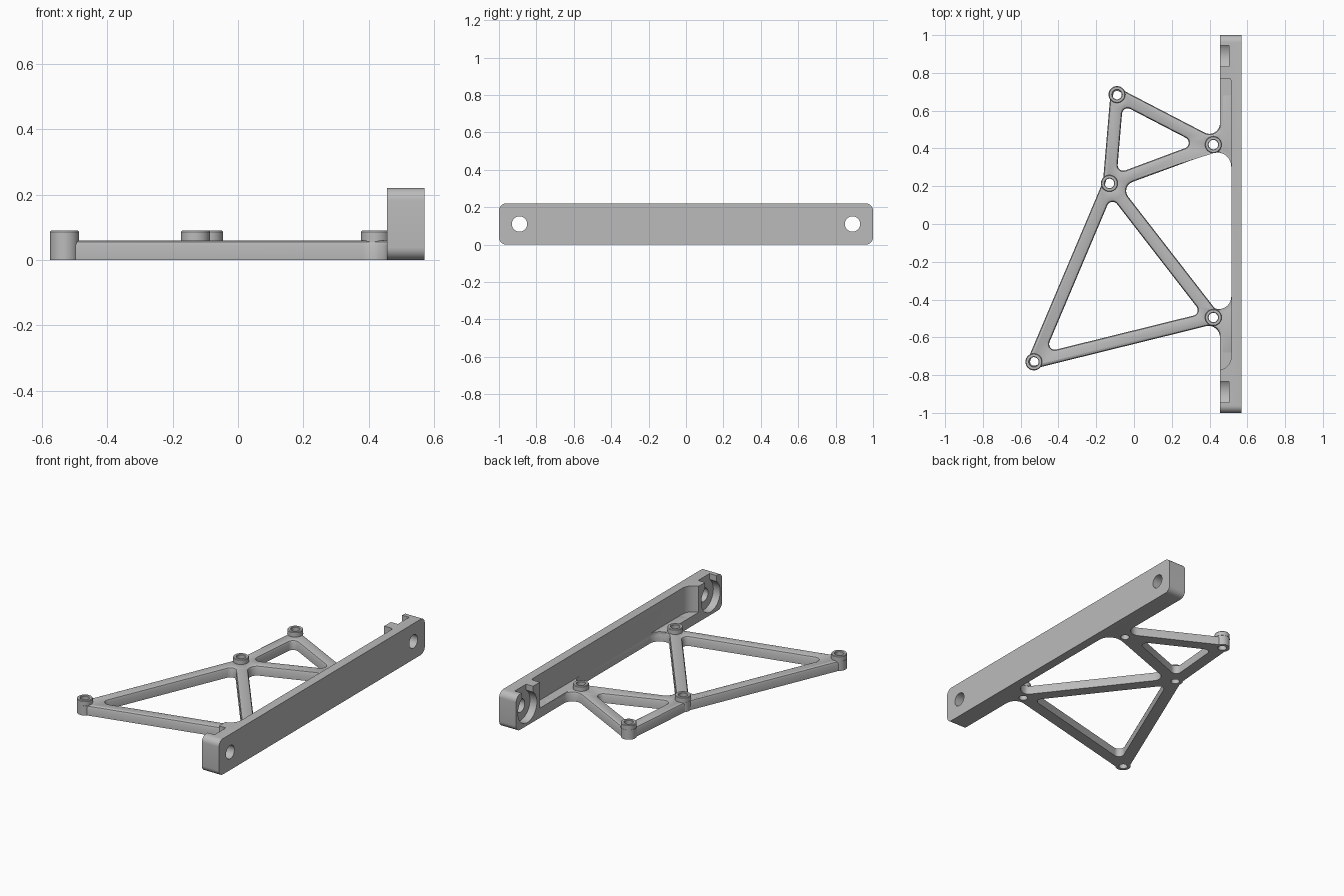
import bpy, bmesh, math
from mathutils import Vector, Matrix

cube = bpy.data.objects.get("Cube")
if cube:
    bpy.data.objects.remove(cube, do_unlink=True)

grey = bpy.data.materials.new("plain_grey")
grey.use_nodes = True
grey.diffuse_color = (0.5, 0.5, 0.5, 1)
grey.node_tree.nodes["Principled BSDF"].inputs["Base Color"].default_value = (0.5, 0.5, 0.5, 1)


def inset(points, d):
    """Move every edge of a counter-clockwise contour inward by d."""
    pts = [Vector(p) for p in points]
    result = []
    for i, p in enumerate(pts):
        a = (p - pts[i - 1]).normalized()
        b = (pts[(i + 1) % len(pts)] - p).normalized()
        na, nb = Vector((-a.y, a.x)), Vector((-b.y, b.x))
        result.append(p + (na + nb) * d / (1 + na.dot(nb)))
    return result


def rounded(points, radii, steps=8):
    """Replace each corner with a tangent arc of the given radius."""
    pts = [Vector(p) for p in points]
    if not isinstance(radii, (list, tuple)):
        radii = [radii] * len(pts)
    result = []
    for i, (p, r) in enumerate(zip(pts, radii)):
        if r == 0:
            result.append(p)
            continue
        u = (pts[i - 1] - p).normalized()
        v = (pts[(i + 1) % len(pts)] - p).normalized()
        half = u.angle(v) / 2
        centre = p + (u + v).normalized() * r / math.sin(half)
        t = r / math.tan(half)
        start, end = p + u * t - centre, p + v * t - centre
        turn = start.angle(end)
        for k in range(steps + 1):
            f = k / steps
            w = (start * math.sin((1 - f) * turn) + end * math.sin(f * turn)) / math.sin(turn)
            result.append(centre + w)
    return result


def arc(cx, cy, r, start=0, sweep=360, n=32):
    count = n if sweep == 360 else n + 1
    angles = [math.radians(start + sweep * k / n) for k in range(count)]
    return [Vector((cx + r * math.cos(a), cy + r * math.sin(a))) for a in angles]


def solid(name, outer, holes, levels, matrix=Matrix()):
    """Stack a contour with holes through (height, inset) levels and cap it."""
    bm = bmesh.new()
    caps = [[], []]
    for contour, sign in [(outer, 1)] + [(h, -1) for h in holes]:
        rings = []
        for z, d in levels:
            loop = inset(contour, d * sign) if d else contour
            rings.append([bm.verts.new((p.x, p.y, z)) for p in loop])
        n = len(contour)
        for low, high in zip(rings, rings[1:]):
            for i in range(n):
                j = (i + 1) % n
                bm.faces.new((low[i], low[j], high[j], high[i]))
        for cap, ring in zip(caps, (rings[0], rings[-1])):
            cap += [bm.edges.get((ring[i - 1], ring[i])) for i in range(n)]
    for cap in caps:
        bmesh.ops.triangle_fill(bm, use_beauty=True, edges=cap)
    bmesh.ops.recalc_face_normals(bm, faces=bm.faces)
    bm.transform(matrix)
    mesh = bpy.data.meshes.new(name)
    bm.to_mesh(mesh)
    bm.free()
    mesh.materials.append(grey)
    ob = bpy.data.objects.new(name, mesh)
    bpy.context.collection.objects.link(ob)
    return ob


def cut(target, cutter):
    cutter.hide_render = True
    mod = target.modifiers.new("cut", 'BOOLEAN')
    mod.operation, mod.solver, mod.object = 'DIFFERENCE', 'EXACT', cutter
    bpy.context.view_layer.update()
    graph = bpy.context.evaluated_depsgraph_get()
    mesh = bpy.data.meshes.new_from_object(target.evaluated_get(graph))
    target.modifiers.clear()
    target.data = mesh
    bpy.data.objects.remove(cutter, do_unlink=True)


# Frame nodes, where the bosses sit
A, B, C, D, E = (-0.09, 0.685), (-0.13, 0.215), (0.42, 0.42), (0.42, -0.495), (-0.53, -0.73)
half_bar, thick = 0.035, 0.06

# Truss frame: outline with two triangular windows and one against the rail
outline = rounded(
    inset([A, B, E, (0.49, -0.478), (0.49, -0.66), (0.5, -0.66),
           (0.5, 0.66), (0.49, 0.66), (0.49, 0.384)], -half_bar),
    [half_bar, 0.03, half_bar, 0.06, 0, 0, 0, 0, 0.055])
small_window = rounded(inset([A, B, C], half_bar), 0.03)
large_window = rounded(inset([B, E, D], half_bar), 0.03)
rail_window = rounded([(-0.073, 0.199), (0.43, -0.45), (0.515, -0.45),
                       (0.515, 0.375), (0.42, 0.38)],
                      [0.05, 0.03, 0.065, 0.075, 0.03])
bores = [arc(x, y, 0.03) for x, y in (A, B, C, D, E)]
frame = solid("truss_frame", outline,
              [small_window, large_window, rail_window] + bores,
              [(0, 0), (thick - 0.015, 0), (thick - 0.0045, 0.0045), (thick, 0.015)])
parts = [frame]

# Tubular bosses
for label, (x, y) in zip(("back", "middle", "upper_rail", "lower_rail", "front"), (A, B, C, D, E)):
    parts.append(solid(label + "_boss", arc(x, y, 0.044), [arc(x, y, 0.025)],
                       [(0, 0), (0.086, 0), (0.09, 0.003)]))

# Mounting rail: rounded bar with two bolt holes, extruded along x
sideways = Matrix(((0, 0, 1, 0), (1, 0, 0, 0), (0, 1, 0, 0), (0, 0, 0, 1)))
bar = rounded([(-1, 0), (1, 0), (1, 0.22), (-1, 0.22)], 0.038)
rail = solid("mounting_rail", bar, [arc(s * 0.89, 0.11, 0.041) for s in (-1, 1)],
             [(0.455, 0), (0.57, 0)], sideways)
parts.append(rail)

# Long pocket above the ledge, and the window through the ledge
pocket = rounded([(0.4, -0.775), (0.515, -0.775), (0.515, 0.77), (0.4, 0.77)],
                 [0, 0.075, 0.015, 0])
cut(rail, solid("pocket_cutter", pocket, [], [(thick, 0), (0.3, 0)]))
cut(rail, solid("window_cutter", rail_window, [], [(-0.1, 0), (0.15, 0)]))

# Round bolt recesses with a slot open to the top
r, w = 0.092, 0.055
lip = math.degrees(math.acos(w / r))
for s in (-1, 1):
    y = s * 0.89
    keyhole = [Vector((y + w, 0.3)), Vector((y - w, 0.3))]
    keyhole += arc(y, 0.11, r, 180 - lip, 180 + 2 * lip)
    cut(rail, solid("recess_cutter", keyhole, [], [(0.4, 0), (0.502, 0)], sideways))

# Smooth the curved walls, keep the edges sharp
bpy.ops.object.select_all(action='DESELECT')
for ob in parts:
    ob.select_set(True)
bpy.context.view_layer.objects.active = rail
bpy.ops.object.shade_smooth_by_angle(angle=math.radians(35))
